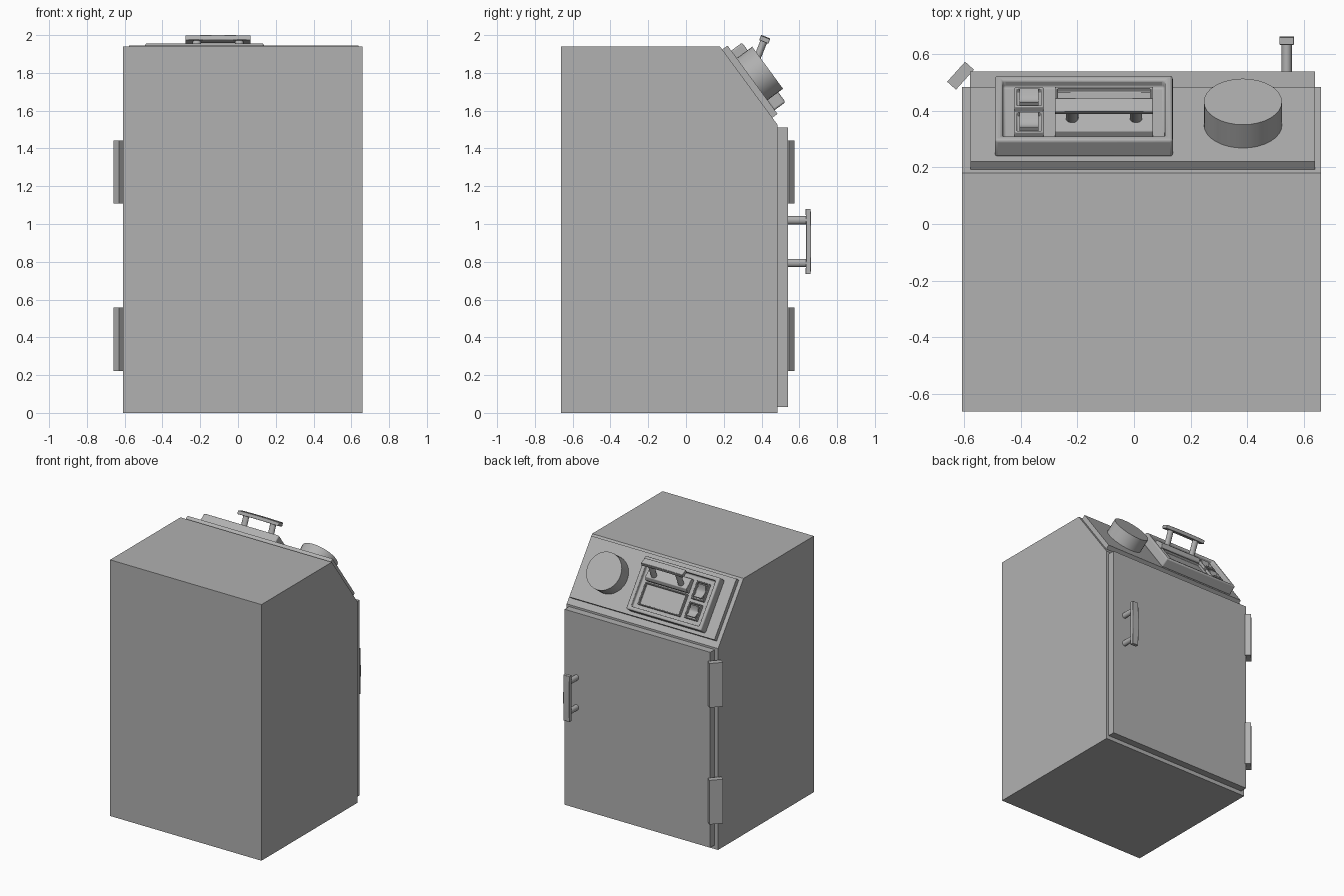
import bpy, bmesh, math
from mathutils import Matrix, Vector

if "Cube" in bpy.data.objects:
    bpy.data.objects.remove(bpy.data.objects["Cube"])

GREY = bpy.data.materials.new("dark_grey")
GREY.diffuse_color = (0.44, 0.44, 0.44, 1)
GREY.use_nodes = True
GREY.node_tree.nodes["Principled BSDF"].inputs["Base Color"].default_value = GREY.diffuse_color


def finish(name, bm, mat=None, bevel=0.0, smooth=False, segs=3):
    bmesh.ops.recalc_face_normals(bm, faces=bm.faces)
    me = bpy.data.meshes.new(name)
    bm.to_mesh(me)
    bm.free()
    me.materials.append(GREY)
    ob = bpy.data.objects.new(name, me)
    bpy.context.collection.objects.link(ob)
    if mat is not None:
        ob.matrix_world = mat
    if bevel:
        mod = ob.modifiers.new("bevel", 'BEVEL')
        mod.width, mod.segments, mod.limit_method = bevel, segs, 'ANGLE'
    if smooth:
        bpy.ops.object.select_all(action='DESELECT')
        bpy.context.view_layer.objects.active = ob
        ob.select_set(True)
        bpy.ops.object.shade_smooth_by_angle(angle=math.radians(35))
    return ob


def add_box(bm, lo, hi):
    lo, hi = Vector(lo), Vector(hi)
    m = Matrix.Translation((lo + hi) / 2) @ Matrix.Diagonal((*(hi - lo), 1))
    bmesh.ops.create_cube(bm, size=1, matrix=m)


def pull(bm, face, vec):
    """Extrude one face along a vector."""
    r = bmesh.ops.extrude_face_region(bm, geom=[face])
    bmesh.ops.translate(bm, vec=vec,
                        verts=[v for v in r['geom'] if isinstance(v, bmesh.types.BMVert)])


def box(name, lo, hi, mat=None, **kw):
    bm = bmesh.new()
    add_box(bm, lo, hi)
    return finish(name, bm, mat, **kw)


def prism(name, pts, x0, x1, mat=None, **kw):
    """Extrude a (y, z) profile along x."""
    bm = bmesh.new()
    f = bm.faces.new([bm.verts.new((x0, y, z)) for y, z in pts])
    pull(bm, f, (x1 - x0, 0, 0))
    return finish(name, bm, mat, **kw)


def tray(name, lo, hi, rim, depth, mat, **kw):
    """Box whose top face is sunk inside a rim."""
    bm = bmesh.new()
    add_box(bm, lo, hi)
    top = max(bm.faces, key=lambda f: f.calc_center_median().z)
    bmesh.ops.inset_region(bm, faces=[top], thickness=rim)
    pull(bm, top, (0, 0, -depth))
    if top.is_valid:
        bm.faces.remove(top)
    return finish(name, bm, mat, **kw)


def cylinder(name, r, z0, z1, mat, segs=24):
    bm = bmesh.new()
    bmesh.ops.create_cone(bm, cap_ends=True, segments=segs, radius1=r, radius2=r,
                          depth=z1 - z0, matrix=Matrix.Translation((0, 0, (z0 + z1) / 2)))
    return finish(name, bm, mat, smooth=True)


def frame(origin, xa, za):
    x, z = Vector(xa).normalized(), Vector(za).normalized()
    m = Matrix((x, z.cross(x), z)).transposed().to_4x4()
    m.translation = Vector(origin)
    return m


def handle(name, mat):
    """Two posts and a slightly bowed grip; local x is the long axis."""
    for i, s in enumerate((-1, 1)):
        cylinder(f"{name}_post_{i + 1}", 0.022, -0.01, 0.108,
                 mat @ Matrix.Translation((s * 0.113, 0, 0)) @ Matrix.Diagonal((1, 0.85, 1, 1)), 16)
    ts = [-1 + i / 4 for i in range(9)]
    pts = [(t * 0.173, 0.098 + 0.003 * (1 - t * t)) for t in ts]
    pts += [(t * 0.173, 0.125 + 0.003 * (1 - t * t)) for t in reversed(ts)]
    bm = bmesh.new()
    f = bm.faces.new([bm.verts.new((x, -0.026, z)) for x, z in pts])
    pull(bm, f, (0, 0.052, 0))
    finish(f"{name}_grip", bm, mat, bevel=0.003, smooth=True, segs=2)


# Cabinet with a sloped front corner
prism("cabinet_body", [(-0.662, 0), (0.485, 0), (0.485, 1.525), (0.18, 1.94), (-0.662, 1.94)],
      -0.608, 0.66)

# Door, hinges and door handle
box("door", (-0.58, 0.48, 0.03), (0.64, 0.539, 1.51))
for i, z in enumerate((0.39, 1.275)):
    m = Matrix.Translation((-0.613, 0.524, z)) @ Matrix.Rotation(math.radians(48), 4, 'Z')
    box(f"hinge_{i + 1}", (-0.0475, -0.021, -0.167), (0.0475, 0.021, 0.167), m)
handle("door_handle", frame((0.54, 0.535, 0.907), (0, 0, 1), (0, 1, 0)))

# Sloped control plate: local x = width, y = down the slope, z = outward
S = frame((0, 0.18, 1.94), (1, 0, 0), (0, 0.807, 0.59))
box("control_plate", (-0.577, 0.02, -0.01), (0.639, 0.468, 0.035), S)
cylinder("dial", 0.138, 0.03, 0.137, S @ Matrix.Translation((0.385, 0.24, 0)), 32)

# Control bezel with rounded rim
tray("control_bezel", (-0.492, 0.053, 0.03), (0.137, 0.443, 0.106), 0.04, 0.036, S,
     bevel=0.01, smooth=True)

# Rocker switches
for i, (u0, u1) in enumerate(((0.115, 0.245), (0.268, 0.385))):
    tray(f"switch_frame_{i + 1}", (-0.422, u0, 0.065), (-0.32, u1, 0.095), 0.012, 0.02, S,
         bevel=0.003, smooth=True, segs=2)
    c, h = (u0 + u1) / 2, (u1 - u0) / 2 - 0.018
    arc = [(c + h * t / 4, 0.078 + 0.024 * abs(t / 4) ** 1.5) for t in range(-4, 5)]
    prism(f"switch_rocker_{i + 1}", [(c - h, 0.068)] + arc + [(c + h, 0.068)],
          -0.404, -0.338, S, smooth=True)

# Display window and the flap above it carrying the upper handle
tray("display_window", (-0.28, 0.225, 0.065), (0.068, 0.388, 0.095), 0.012, 0.018, S,
     bevel=0.003, smooth=True, segs=2)
prism("flap", [(0.115, 0.065), (0.215, 0.065), (0.215, 0.1), (0.195, 0.122), (0.115, 0.1)],
      -0.28, 0.068, S, bevel=0.004, smooth=True)
handle("flap_handle", frame((-0.106, 0.374, 1.873), (1, 0, 0), (0, 0.38, 0.925)))
